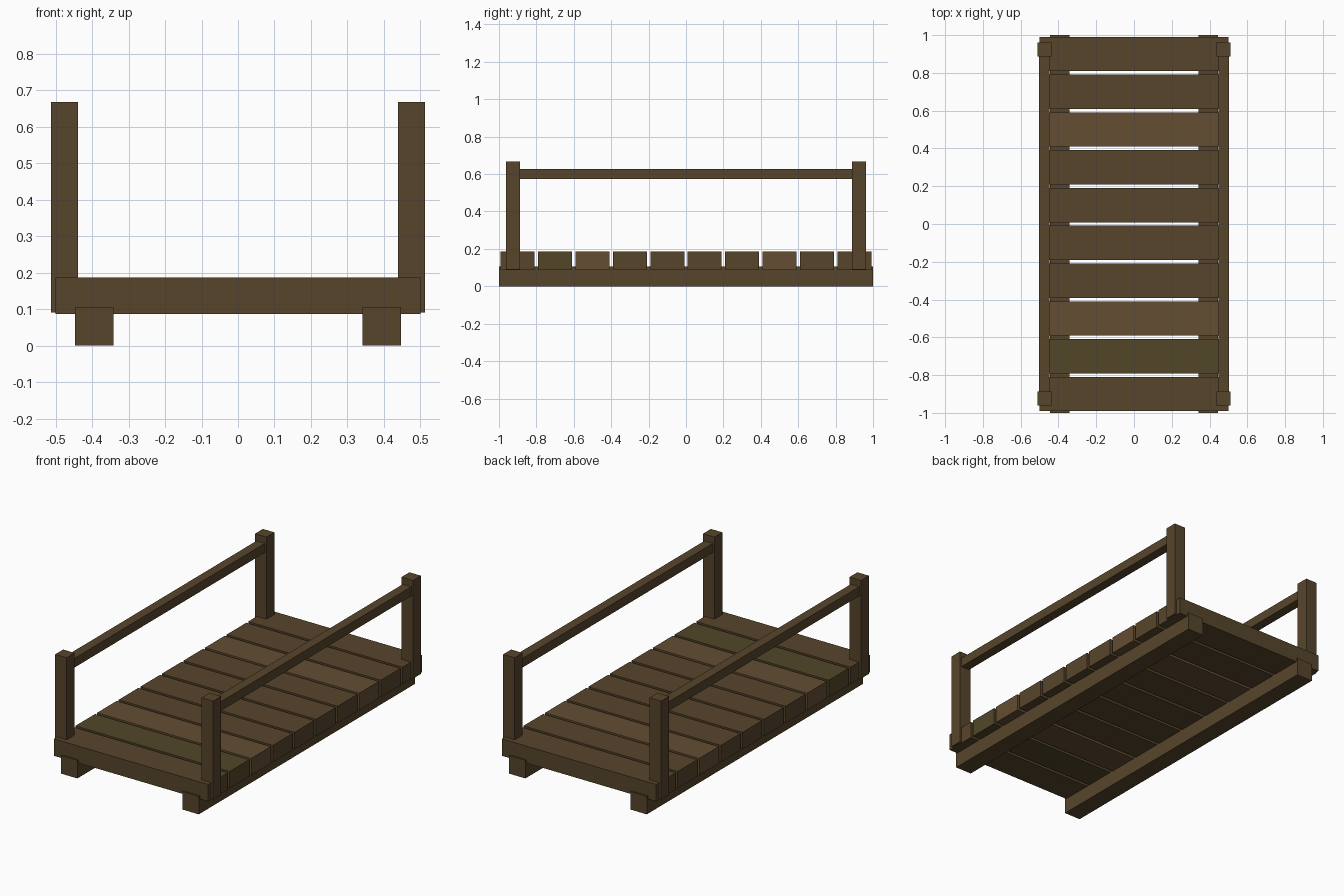
import bpy

if "Cube" in bpy.data.objects:
    bpy.data.objects.remove(bpy.data.objects["Cube"])


def material(name, rgb):
    m = bpy.data.materials.new(name)
    m.diffuse_color = (*rgb, 1)
    m.use_nodes = True
    m.node_tree.nodes["Principled BSDF"].inputs["Base Color"].default_value = m.diffuse_color
    return m


WOOD = material("dark_wood", (0.095, 0.060, 0.024))
LIGHT = material("light_wood", (0.125, 0.075, 0.032))
OLIVE = material("olive_wood", (0.085, 0.062, 0.022))


def box(name, x, y, z, mat):
    """Box from (min, max) ranges on each axis."""
    bpy.ops.mesh.primitive_cube_add(size=1, location=[sum(r) / 2 for r in (x, y, z)])
    ob = bpy.context.object
    ob.name = name
    ob.scale = [r[1] - r[0] for r in (x, y, z)]
    bpy.ops.object.transform_apply(location=False, rotation=False, scale=True)
    ob.data.materials.append(mat)
    return ob


def span(side, a, b):
    return tuple(sorted((side * a, side * b)))


# deck planks
for i in range(10):
    y = -0.9 + 0.2 * i
    mat = LIGHT if i in (2, 7) else OLIVE if i == 1 else WOOD
    box(f"plank_{i + 1}", (-0.5, 0.5), (y - 0.091, y + 0.091), (0.087, 0.186), mat)

for side, label in ((-1, "left"), (1, "right")):
    # beam under the deck
    box(f"{label}_beam", span(side, 0.341, 0.446), (-1, 1), (0, 0.106), WOOD)
    # handrail between the posts
    box(f"{label}_rail", span(side, 0.447, 0.502), (-0.9, 0.9), (0.574, 0.628), WOOD)
    # corner posts
    for end, place in ((-1, "front"), (1, "back")):
        box(f"{place}_{label}_post", span(side, 0.438, 0.512),
            span(end, 0.888, 0.962), (0.091, 0.667), WOOD)
